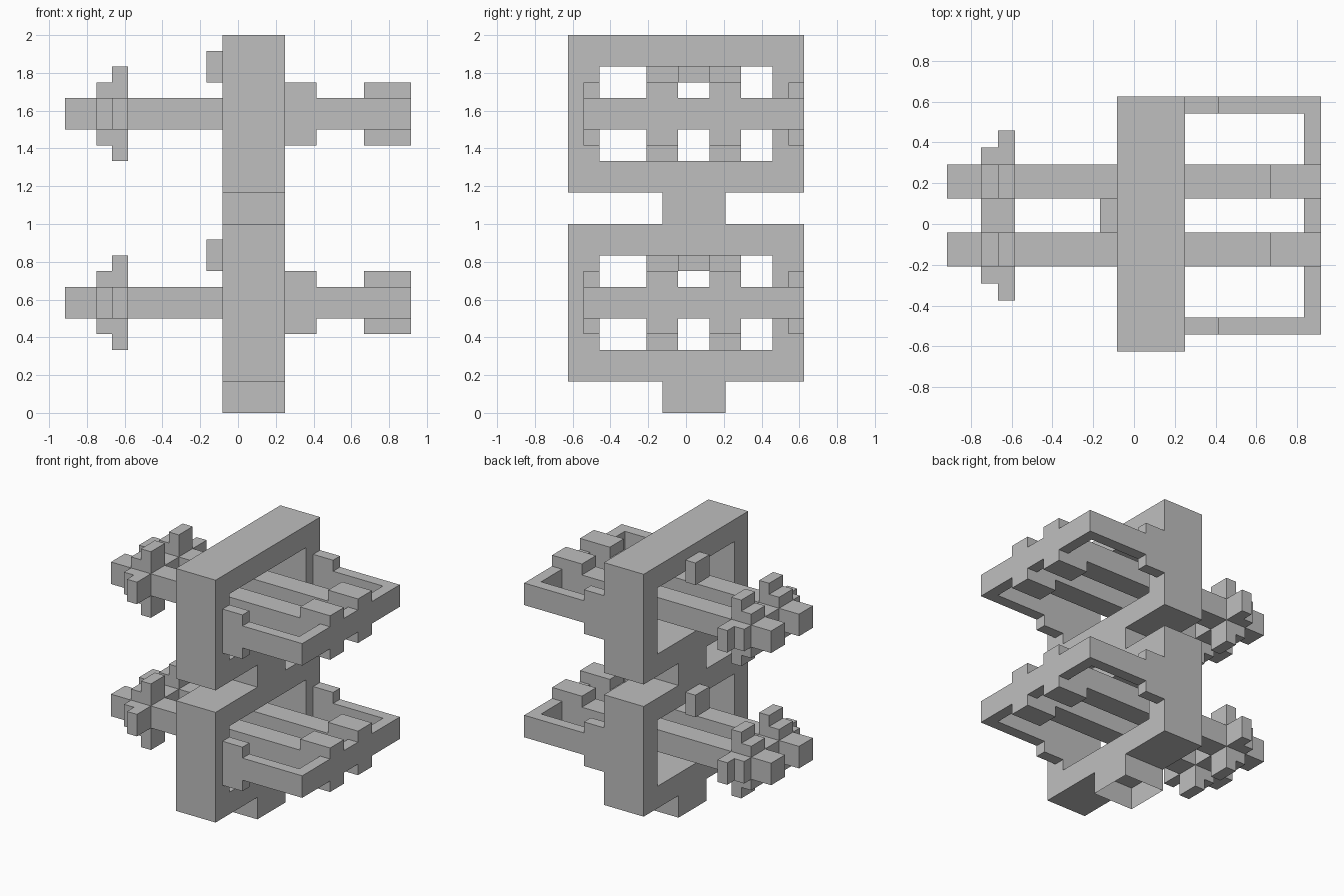
import bpy
import bmesh
from mathutils import Vector

U = 1 / 12          # block size
TIER = 12           # tier height in blocks

if "Cube" in bpy.data.objects:
    bpy.data.objects.remove(bpy.data.objects["Cube"], do_unlink=True)

grey = bpy.data.materials.new("light_grey")
grey.use_nodes = True
grey.diffuse_color = (0.52, 0.52, 0.52, 1)
grey.node_tree.nodes["Principled BSDF"].inputs["Base Color"].default_value = grey.diffuse_color


def blocks(name, boxes, base, open_bottom=False):
    """One object made of boxes, each given as (x range, y range, z range) in blocks."""
    bm = bmesh.new()
    for xr, yr, zr in boxes:
        low, high = (Vector(c) for c in zip(xr, yr, zr))
        verts = bmesh.ops.create_cube(bm, size=1)["verts"]
        for v in verts:
            v.co = ((low + high) / 2 + v.co * (high - low)
                    + Vector((0, 0, base))) * U
    if open_bottom:
        bm.normal_update()
        under = [f for f in bm.faces if f.normal.z < -0.5]
        bmesh.ops.delete(bm, geom=under, context="FACES_ONLY")
    mesh = bpy.data.meshes.new(name)
    bm.to_mesh(mesh)
    bm.free()
    mesh.materials.append(grey)
    obj = bpy.data.objects.new(name, mesh)
    bpy.context.collection.objects.link(obj)


DEPTH = (-1, 3)     # frame thickness along x
MID = (6, 8)        # height of all horizontal bars
BARS = {"left": (1.5, 3.5), "right": (-2.5, -0.5)}
RAILS = {"left": (6.5, 7.5), "right": (-6.5, -5.5)}

for tier, base in (("lower", 0), ("upper", TIER)):
    # Short stem under the square frame
    blocks(f"{tier}_stem", [(DEPTH, (-1.5, 2.5), (0, 2))], base, base == 0)

    # Frame with a rectangular opening
    blocks(f"{tier}_frame", [
        (DEPTH, (-7.5, 7.5), (2, 4)),
        (DEPTH, (-7.5, 7.5), (10, 12)),
        (DEPTH, (-7.5, -5.5), (4, 10)),
        (DEPTH, (5.5, 7.5), (4, 10)),
    ], base)

    # Twin bars through the opening, with end lugs and stepped fins
    for side, y in BARS.items():
        blocks(f"{tier}_{side}_bar", [((-11, 11), y, MID)], base)
        blocks(f"{tier}_{side}_end_lugs",
               [((8, 11), y, (5, 6)), ((8, 11), y, (8, 9))], base)
        blocks(f"{tier}_{side}_fins", [
            ((-9, -7), y, (5, 6)), ((-9, -7), y, (8, 9)),
            ((-8, -7), y, (4, 5)), ((-8, -7), y, (9, 10)),
        ], base)

    # Stepped cross piece joining the bars
    blocks(f"{tier}_cross_piece", [
        ((-9, -7), (-3.5, -2.5), MID), ((-9, -7), (-0.5, 1.5), MID),
        ((-9, -7), (3.5, 4.5), MID),
        ((-8, -7), (-4.5, -3.5), MID), ((-8, -7), (4.5, 5.5), MID),
    ], base)

    # Outer rails with brackets at the frame, closed by an end beam
    for side, y in RAILS.items():
        blocks(f"{tier}_{side}_rail", [((3, 11), y, MID)], base)
        blocks(f"{tier}_{side}_bracket",
               [((3, 5), y, (5, 6)), ((3, 5), y, (8, 9))], base)
    blocks(f"{tier}_end_beam", [
        ((10, 11), (-5.5, -2.5), MID), ((10, 11), (-0.5, 1.5), MID),
        ((10, 11), (3.5, 6.5), MID),
    ], base)

    # Small nub on the frame's top beam
    blocks(f"{tier}_nub", [((-2, -1), (-0.5, 1.5), (9, 11))], base)
